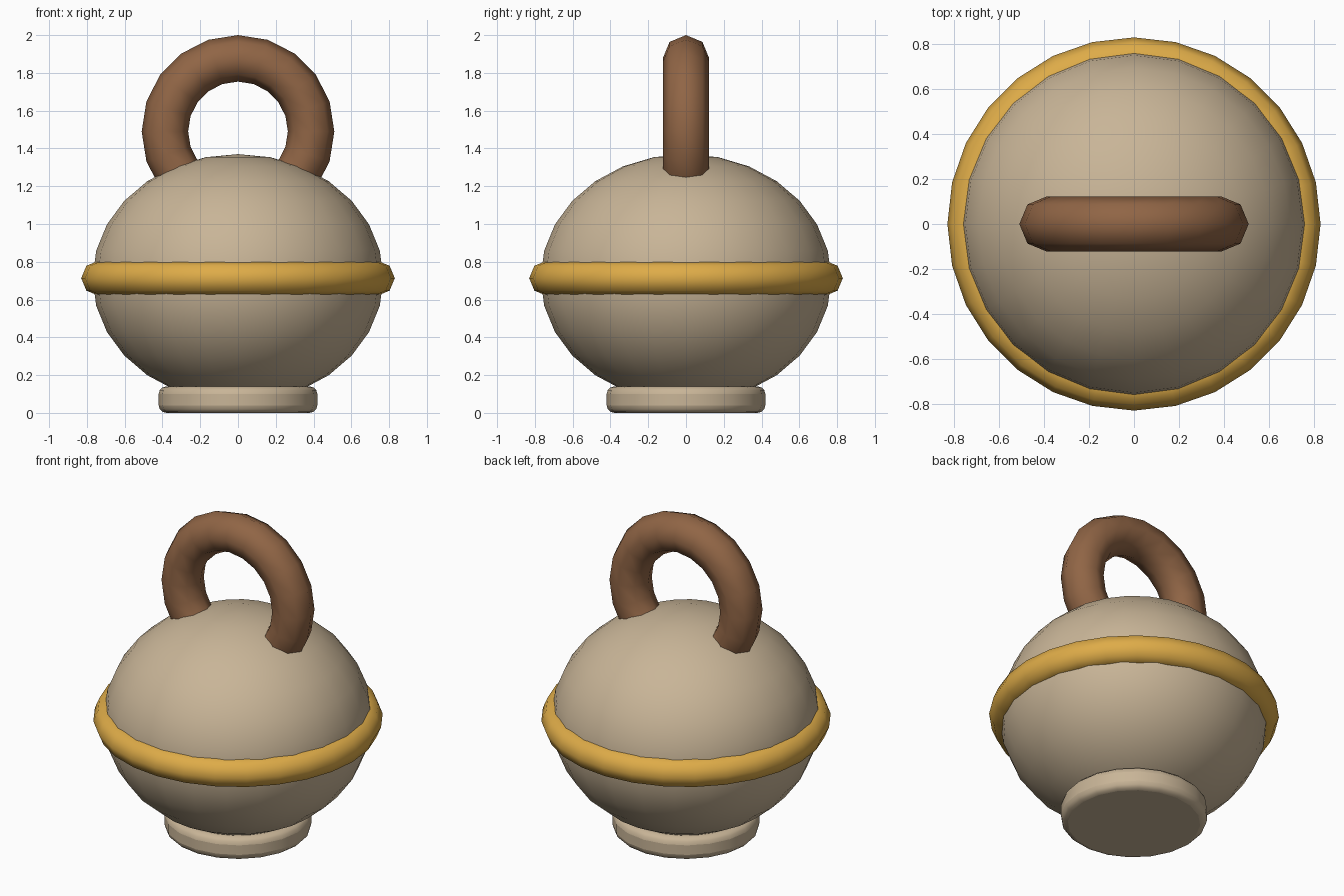
import bpy
import math

if "Cube" in bpy.data.objects:
    bpy.data.objects.remove(bpy.data.objects["Cube"], do_unlink=True)


def material(name, rgb):
    mat = bpy.data.materials.new(name)
    mat.use_nodes = True
    mat.diffuse_color = (*rgb, 1)
    mat.node_tree.nodes["Principled BSDF"].inputs["Base Color"].default_value = (*rgb, 1)
    return mat


def finish(name, mat, angle=60):
    obj = bpy.context.object
    obj.name = obj.data.name = name
    obj.data.materials.append(mat)
    bpy.ops.object.shade_smooth_by_angle(angle=math.radians(angle))
    return obj


cream = material("warm cream", (0.58, 0.46, 0.31))
gold = material("gold", (0.73, 0.41, 0.065))
brown = material("brown", (0.28, 0.13, 0.06))

BODY_Z = 0.713

# Squashed round body
bpy.ops.mesh.primitive_uv_sphere_add(segments=24, ring_count=14, radius=1,
                                     location=(0, 0, BODY_Z))
body = bpy.context.object
body.scale = (0.77, 0.77, 0.657)
bpy.ops.object.transform_apply(location=False, rotation=False, scale=True)
finish("body", cream)

# Raised band round the middle
bpy.ops.mesh.primitive_torus_add(major_segments=28, minor_segments=8,
                                 major_radius=0.737, minor_radius=0.093,
                                 location=(0, 0, BODY_Z))
finish("band", gold)

# Ring handle, its lower part sunk in the body
bpy.ops.mesh.primitive_torus_add(major_segments=20, minor_segments=8,
                                 major_radius=0.387, minor_radius=0.123,
                                 location=(0, 0, 1.49),
                                 rotation=(math.pi / 2, 0, 0))
finish("handle", brown)

# Foot disc with rounded rims
bpy.ops.mesh.primitive_cylinder_add(vertices=20, radius=0.42, depth=0.14,
                                    location=(0, 0, 0.07))
foot = finish("foot", cream)
bevel = foot.modifiers.new("rounded rim", 'BEVEL')
bevel.width = 0.04
bevel.segments = 3
bevel.limit_method = 'ANGLE'
bevel.angle_limit = math.radians(40)
